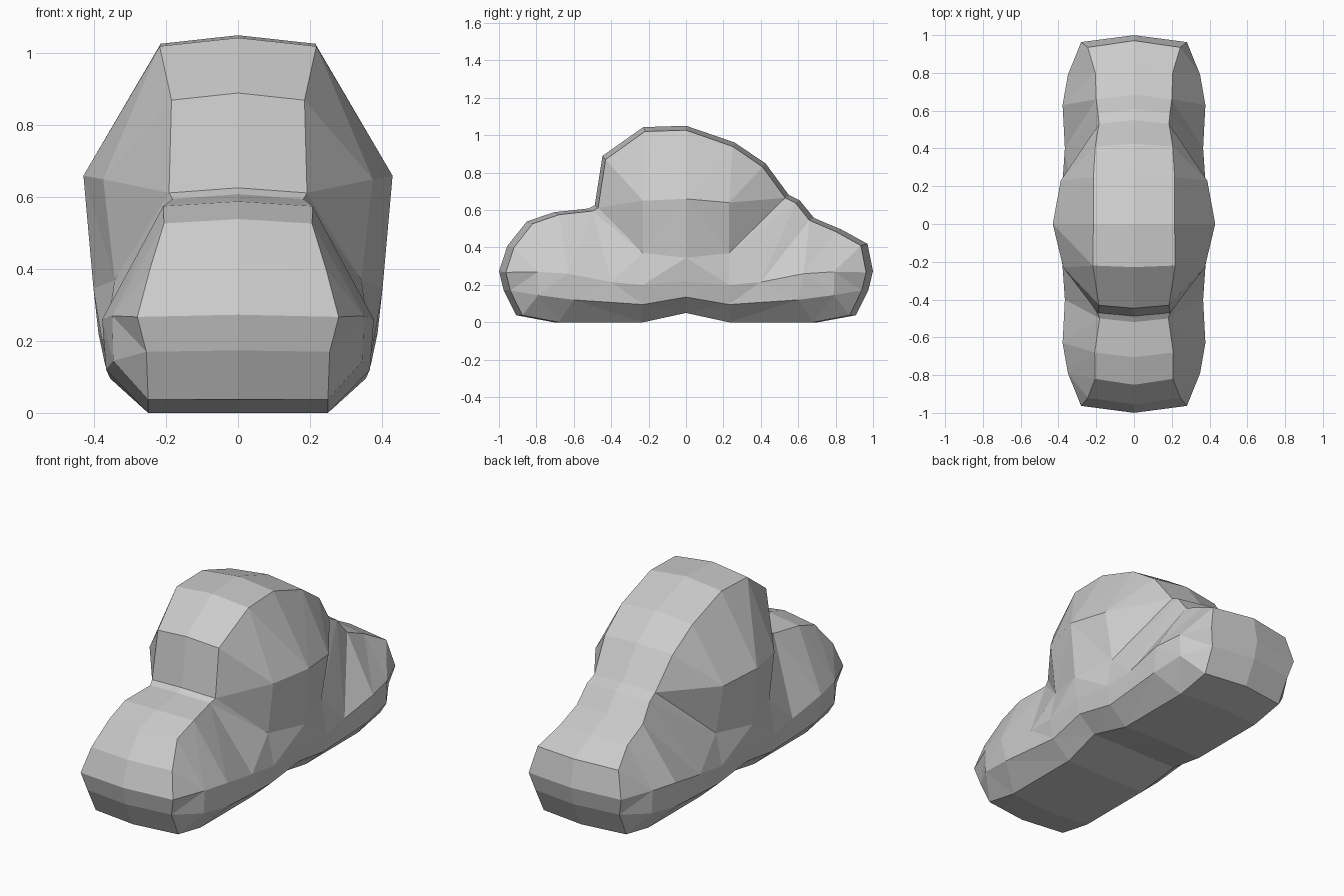
import bpy, bmesh
from mathutils import Vector
from mathutils.geometry import delaunay_2d_cdt

if "Cube" in bpy.data.objects:
    bpy.data.objects.remove(bpy.data.objects["Cube"])

# Side outline (y, z, half width): right underside and end, then the top, then the left end
right_base = [(0.23, 0, .25), (0.68, 0, .25), (0.875, .037, .25), (0.94, .17, .255), (0.963, .267, .28)]
left_base = [(-y, z, x) for y, z, x in reversed(right_base)]
top = [(.935, .41, .245), (.80, .485, .205), (.66, .545, .20), (.585, .638, .19), (.53, .665, .185),
       (.41, .83, .205), (.25, .94, .215), (0, 1.027, .215), (-.22, 1.02, .218), (-.43, .87, .185),
       (-.47, .612, .192), (-.50, .595, .182), (-.68, .575, .208), (-.82, .527, .206), (-.92, .40, .245)]
rim = [(0, .05, .27)] + right_base + top + left_base

# Bulging side points: the end lobes are symmetric front to back
lobe = [(.79, .145, .347), (.60, .12, .367), (.23, .095, .355),
        (.79, .27, .35), (.63, .26, .378), (.40, .215, .366), (.23, .20, .378), (.23, .37, .343)]
middle = [(0, .135, .37), (0, .22, .388), (0, .345, .402),
          (0, .66, .43), (-.23, .65, .375), (.23, .64, .388)]
inner = lobe + [(-y, z, x) for y, z, x in lobe] + middle
pts = rim + inner
n = len(rim)


def at(p):
    return next(i for i, q in enumerate(pts) if q[:2] == p)


# Creases that must stay edges: valleys beside the hump and the side loops
paths = [[(-.50, .595), (-.23, .37), (-.23, .20), (-.23, .095)],
         [(.585, .638), (.23, .37), (.23, .20), (.23, .095)],
         [(.585, .638), (.40, .215)], [(-.50, .595), (-.40, .215)],
         [(-.23, .37), (0, .345), (.23, .37)],
         [(-.47, .612), (-.23, .65), (0, .66), (.23, .64), (.53, .665)],
         [(0, .135), (0, .22), (0, .345), (0, .66), (0, 1.027)]]
for s in (-1, 1):
    paths.append([(s * .94, .17), (s * .79, .145), (s * .60, .12), (s * .23, .095), (0, .135)])
    paths.append([(s * .963, .267), (s * .79, .27), (s * .63, .26), (s * .40, .215), (s * .23, .20), (0, .22)])
edges = [(i, (i + 1) % n) for i in range(n)]
for path in paths:
    edges += [(at(a), at(b)) for a, b in zip(path, path[1:])]

# Faceted side wall
out = delaunay_2d_cdt([Vector(p[:2]) for p in pts], edges, [list(range(n))], 1, 1e-5)
bm = bmesh.new()
verts = [bm.verts.new((x, y, z)) for y, z, x in pts]
for face in out[2]:
    bm.faces.new([verts[out[3][i][0]] for i in face])

# Slightly crowned strip from the rim to the centre line
centre = [bm.verts.new((0, y * 1.038, z * 1.023)) for y, z, x in rim]
for i in range(n):
    j = (i + 1) % n
    if i in (0, n - 1):
        continue
    bm.faces.new([verts[j], verts[i], centre[i], centre[j]])
for i in (0, n - 1):
    j = (i + 1) % n
    bm.faces.new([verts[j], verts[i], centre[i], centre[j]])
bmesh.ops.recalc_face_normals(bm, faces=bm.faces)

mesh = bpy.data.meshes.new("cloud_body")
bm.to_mesh(mesh)
bm.free()
body = bpy.data.objects.new("cloud_body", mesh)
bpy.context.collection.objects.link(body)
mirror = body.modifiers.new("mirror", 'MIRROR')
mirror.use_clip = True
